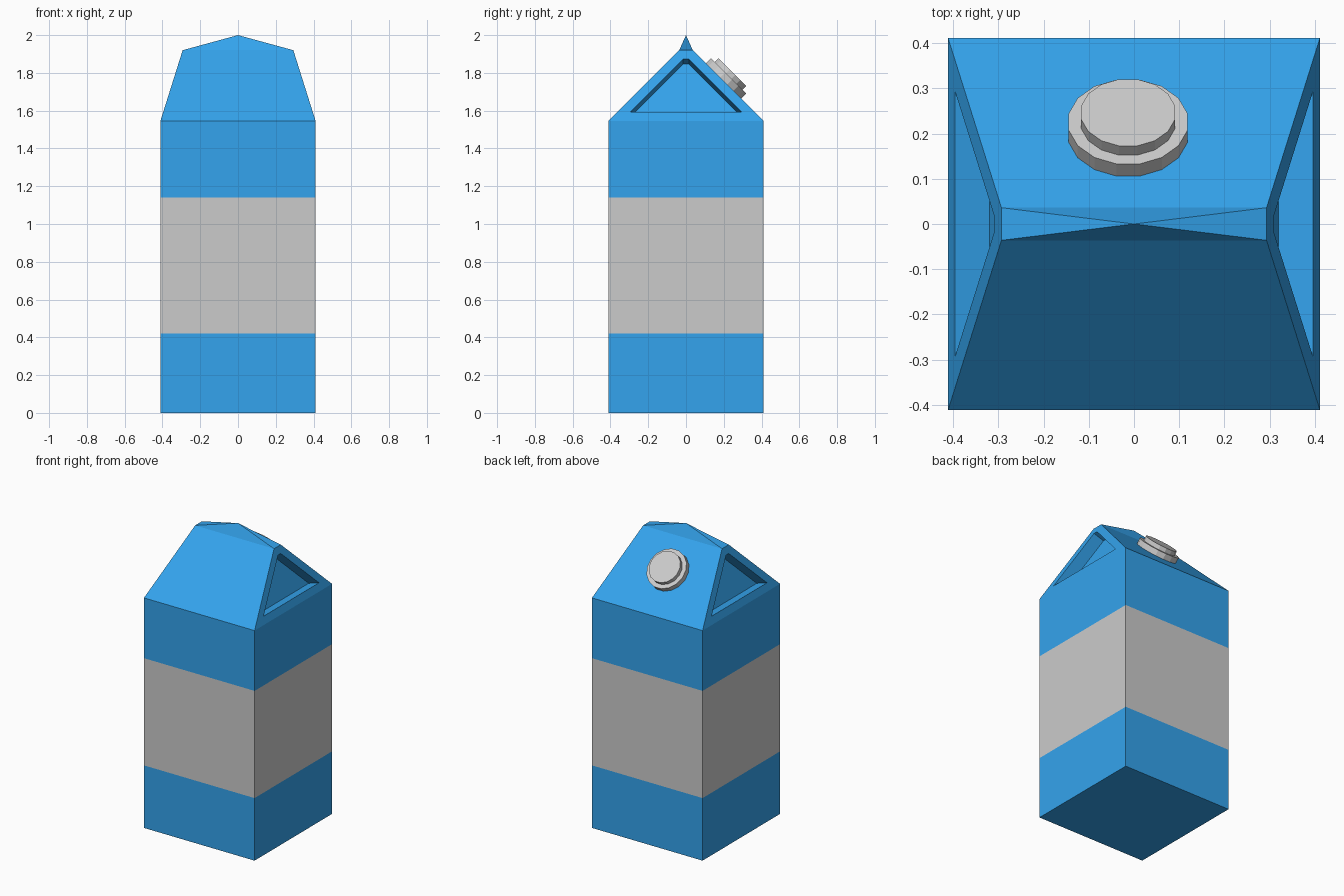
import bpy, bmesh, math
from mathutils import Vector, Matrix

if "Cube" in bpy.data.objects:
    bpy.data.objects.remove(bpy.data.objects["Cube"])

blue = bpy.data.materials.new("blue_card")
blue.diffuse_color = (0.034, 0.37, 0.85, 1)
blue.use_nodes = True
blue.node_tree.nodes["Principled BSDF"].inputs["Base Color"].default_value = blue.diffuse_color


def finish(bm, name, mat=None):
    bmesh.ops.recalc_face_normals(bm, faces=bm.faces[:])
    me = bpy.data.meshes.new(name)
    bm.to_mesh(me)
    bm.free()
    ob = bpy.data.objects.new(name, me)
    bpy.context.collection.objects.link(ob)
    if mat:
        me.materials.append(mat)
    return ob


def ring(bm, hx, hy, z):
    return [bm.verts.new((sx * hx, sy * hy, z))
            for sx, sy in ((-1, -1), (1, -1), (1, 1), (-1, 1))]


def bridge(bm, a, b):
    return [bm.faces.new((a[i], a[(i + 1) % 4], b[(i + 1) % 4], b[i])) for i in range(4)]


H = 0.411          # half width of the carton
EAVE, RIDGE = 1.545, 1.92

# Lower blue band with the base
bm = bmesh.new()
base = ring(bm, H, H, 0)
bridge(bm, base, ring(bm, H, H, 0.42))
bm.faces.new(base[::-1])
low = finish(bm, "carton_bottom", blue)

# Grey label band
bm = bmesh.new()
bridge(bm, ring(bm, H, H, 0.42), ring(bm, H, H, 1.14))
finish(bm, "label_band")

# Upper band, gable roof and pointed ridge
bm = bmesh.new()
eave, ridge = ring(bm, H, H, EAVE), ring(bm, 0.293, 0.036, RIDGE)
bridge(bm, ring(bm, H, H, 1.14), eave)
slopes = bridge(bm, eave, ridge)
apex = bm.verts.new((0, 0, 2))
for i in range(4):
    bm.faces.new((ridge[i], ridge[(i + 1) % 4], apex))
bm.normal_update()

# Recessed gable ends
gables = [slopes[1], slopes[3]]
bmesh.ops.inset_individual(bm, faces=gables, thickness=0.05, use_even_offset=True)
bm.normal_update()
for f in bmesh.ops.extrude_discrete_faces(bm, faces=gables)["faces"]:
    f.normal_update()
    bmesh.ops.translate(bm, verts=f.verts[:], vec=f.normal * -0.08)
finish(bm, "carton_top", blue)


# Screw cap on the back slope: wide collar and smaller lid
def disc(name, radius, bottom, top):
    bm = bmesh.new()
    tilt = Matrix.Rotation(math.radians(-45), 4, 'X')
    centre = Matrix.Translation((-0.013, 0.199, 1.757))
    lift = Matrix.Translation((0, 0, (bottom + top) / 2))
    turn = Matrix.Rotation(math.pi / 16, 4, 'Z')
    bmesh.ops.create_cone(bm, cap_ends=True, segments=16, radius1=radius, radius2=radius,
                          depth=top - bottom, matrix=centre @ tilt @ lift @ turn)
    finish(bm, name)


disc("cap_collar", 0.134, -0.005, 0.038)
disc("cap_lid", 0.106, 0.038, 0.067)
